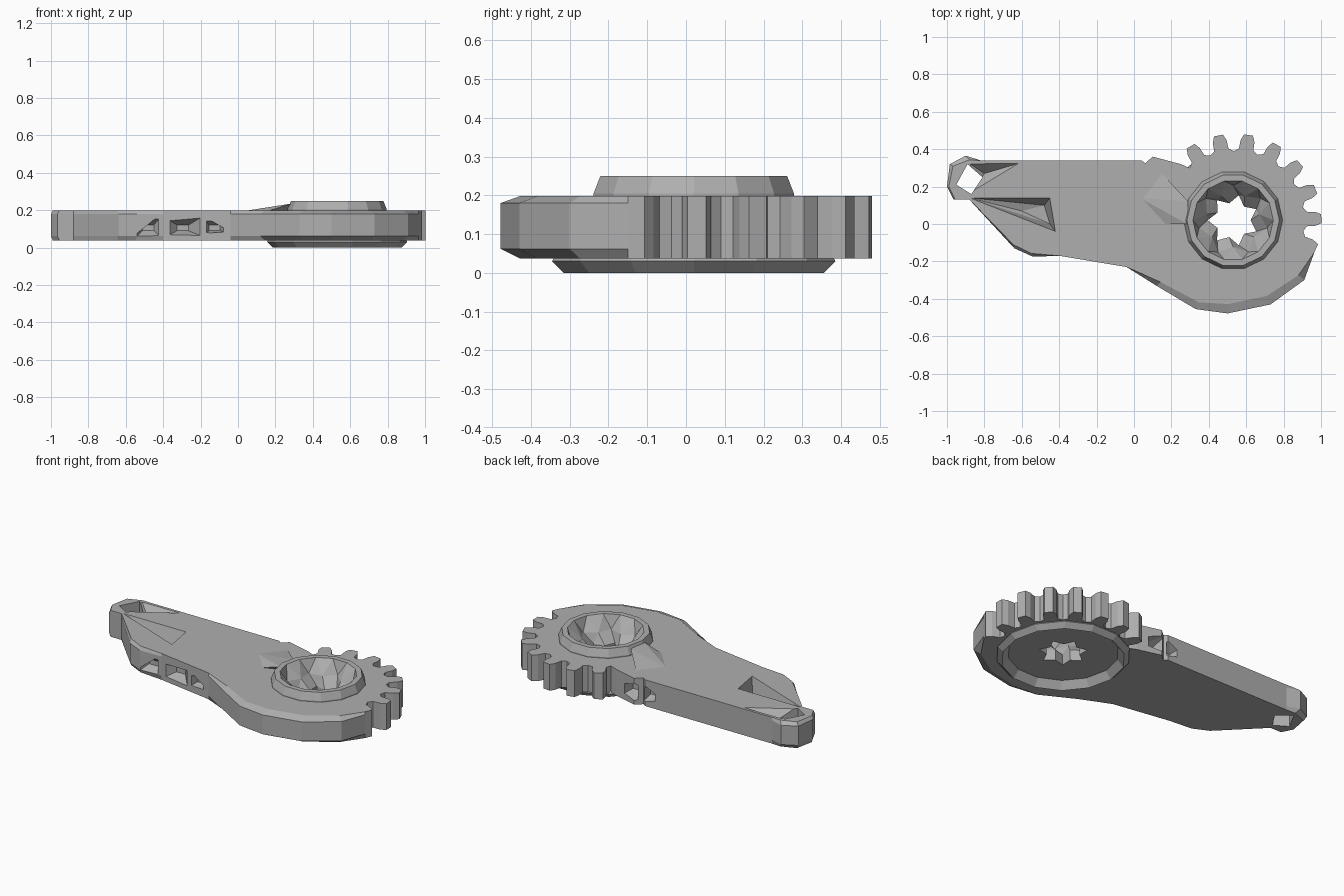
import bpy, bmesh, math
from mathutils import Vector

if "Cube" in bpy.data.objects:
    bpy.data.objects.remove(bpy.data.objects["Cube"])

grey = bpy.data.materials.new("plain grey")
grey.use_nodes = True
COLOR = (0.43, 0.43, 0.43, 1)
grey.diffuse_color = COLOR
grey.node_tree.nodes["Principled BSDF"].inputs["Base Color"].default_value = COLOR

GEAR = Vector((0.54, 0.02))
HUB = Vector((0.53, 0.02))
LOW, HIGH = 0.037, 0.198


def finish(bm, name):
    bmesh.ops.recalc_face_normals(bm, faces=bm.faces)
    mesh = bpy.data.meshes.new(name)
    bm.to_mesh(mesh)
    bm.free()
    mesh.materials.append(grey)
    obj = bpy.data.objects.new(name, mesh)
    bpy.context.collection.objects.link(obj)
    return obj


def bridge(bm, a, b):
    for i in range(len(a)):
        j = (i + 1) % len(a)
        bm.faces.new((a[i], a[j], b[j], b[i]))


def hull(name, points):
    bm = bmesh.new()
    for p in points:
        bm.verts.new(p)
    res = bmesh.ops.convex_hull(bm, input=bm.verts)
    bmesh.ops.delete(bm, geom=res["geom_interior"], context="VERTS")
    return finish(bm, name)


def prism(name, outline, z0, z1):
    return hull(name, [(x, y, z) for x, y in outline for z in (z0, z1)])


def polar(centre, radius, degrees):
    a = math.radians(degrees)
    return centre + Vector((math.cos(a), math.sin(a))) * radius


def cut(target, cutter):
    cutter.hide_render = True
    mod = target.modifiers.new("cut", "BOOLEAN")
    mod.operation, mod.object, mod.solver = "DIFFERENCE", cutter, "EXACT"
    bpy.context.view_layer.objects.active = target
    bpy.ops.object.modifier_apply(modifier=mod.name)
    bpy.data.objects.remove(cutter)


# Lever outline: arm, foot and a sector of eight teeth; third value is the chamfer
arm = [(0.25, 0.32, 0), (0.1, 0.36, 0), (0.06, 0.325, 0), (0.04, 0.34, 0),
       (-0.82, 0.34, 0), (-0.9, 0.365, 0.03), (-0.985, 0.32, 0.02),
       (-1, 0.2, 0.01), (-0.965, 0.13, 0.01), (-0.88, 0.13, 0), (-0.64, -0.13, 0.02),
       (-0.54, -0.175, 0.02), (-0.4, -0.17, 0), (-0.04, -0.23, 0)]
foot = [(0.12, -0.33, 0.03), (0.33, -0.455, 0.04), (0.5, -0.478, 0.05),
        (0.73, -0.43, 0.05), (0.91, -0.3, 0.04), (0.965, -0.15, 0)]
shape = ((0.385, -5.8), (0.43, -5), (0.462, -3), (0.462, 3), (0.43, 5), (0.385, 5.8), (0.37, 10))
teeth = []
for k in range(8):
    # The first tooth grows straight out of the foot
    for radius, offset in shape[3 if k == 0 else 0:]:
        teeth.append((*polar(GEAR, radius, -19 + 20 * k + offset), 0))
outline = arm + foot + teeth

bm = bmesh.new()
rings = []
for z, amount in ((LOW, 1), (LOW + 0.025, 0), (HIGH - 0.018, 0), (HIGH, 1)):
    ring = []
    for x, y, inset in outline:
        p = Vector((x, y))
        centre = GEAR if x > 0 else Vector((-0.7, 0.15))
        p += (centre - p).normalized() * inset * amount
        ring.append(bm.verts.new((p.x, p.y, z)))
    rings.append(ring)
for a, b in zip(rings, rings[1:]):
    bridge(bm, a, b)
bm.faces.new(rings[0])
bm.faces.new(rings[-1])
lever = finish(bm, "gear_lever")

# Stepped opening for the hub
for radius, top in ((0.325, 0.14), (0.245, 0.4)):
    cut(lever, prism("hub_cutter", [polar(HUB, radius, 15 * i) for i in range(24)], -0.1, top))

# Pin hole at the tip with a sloped dip beside it
cut(lever, prism("pin_cutter", [(-0.95, 0.21), (-0.89, 0.32), (-0.81, 0.25), (-0.87, 0.16)], -0.1, 0.4))
cut(lever, hull("dip_cutter", [(-0.89, 0.332, 0.21), (-0.58, 0.335, 0.21),
                               (-0.87, 0.16, 0.21), (-0.8, 0.27, 0.14)]))

# Triangular pocket on the arm
cut(lever, hull("pocket_cutter", [(-0.88, 0.14, 0.2), (-0.45, 0.14, 0.2), (-0.42, -0.04, 0.2),
                                  (-0.6, 0.07, 0.11), (-0.48, 0.1, 0.09), (-0.45, 0, 0.09)]))

# Notches in the front and back walls: x range, wall position, depth, height at each end
notches = ((-0.55, -0.41, -0.18, 0.05, (0.05, 0.06), (0.05, 0.17)),
           (-0.4, -0.19, -0.2, 0.07, (0.05, 0.165), (0.06, 0.165)),
           (-0.18, -0.07, -0.23, 0.06, (0.07, 0.16), (0.08, 0.1)),
           (-0.03, 0.05, 0.345, -0.06, (0.08, 0.13), (0.06, 0.17)),
           (0.075, 0.19, 0.36, -0.08, (0.055, 0.175), (0.07, 0.15)))
for x0, x1, wall, depth, start, end in notches:
    mid = (x0 + x1) / 2
    cut(lever, hull("notch_cutter", [(x0, wall - depth / 4, z) for z in start]
                    + [(x1, wall - depth / 4, z) for z in end]
                    + [(mid + s, wall + depth, z) for s in (-0.03, 0.03) for z in (0.09, 0.12)]))

# Hub: raised collar, faceted funnel, lobed hole and rimmed underside
SIDES = 14
profile = [(0.375, 0.03), (0.345, 0.08), (0.345, 0.16), (0.265, 0.16), (0.265, 0.205), (0.247, 0.25),
           (0.215, 0.25), (0.165, 0.17), (0.115, 0.11), (0.115, 0.045), (0.31, 0.045), (0.345, 0)]
bm = bmesh.new()
rings = []
for n, (radius, z) in enumerate(profile):
    ring = []
    for i in range(SIDES):
        lobe = 0.022 * (1 if i % 2 else -1) if n in (7, 8, 9) else 0
        twist = 0.5 if n == 7 else 0
        p = polar(HUB, radius + lobe, 360 * (i + twist) / SIDES)
        ring.append(bm.verts.new((p.x, p.y, z)))
    rings.append(ring)
for a, b in zip(rings, rings[1:] + rings[:1]):
    bridge(bm, a, b)
bmesh.ops.triangulate(bm, faces=bm.faces)
finish(bm, "hub")

# Low ramp running from the arm up to the collar
hull("hub_ramp", [(0.03, 0.14, 0.195), (0.14, 0.28, 0.195), (0.16, 0, 0.195),
                  (0.29, 0.12, 0.235), (0.285, 0, 0.235), (0.28, 0.05, 0.19)])
